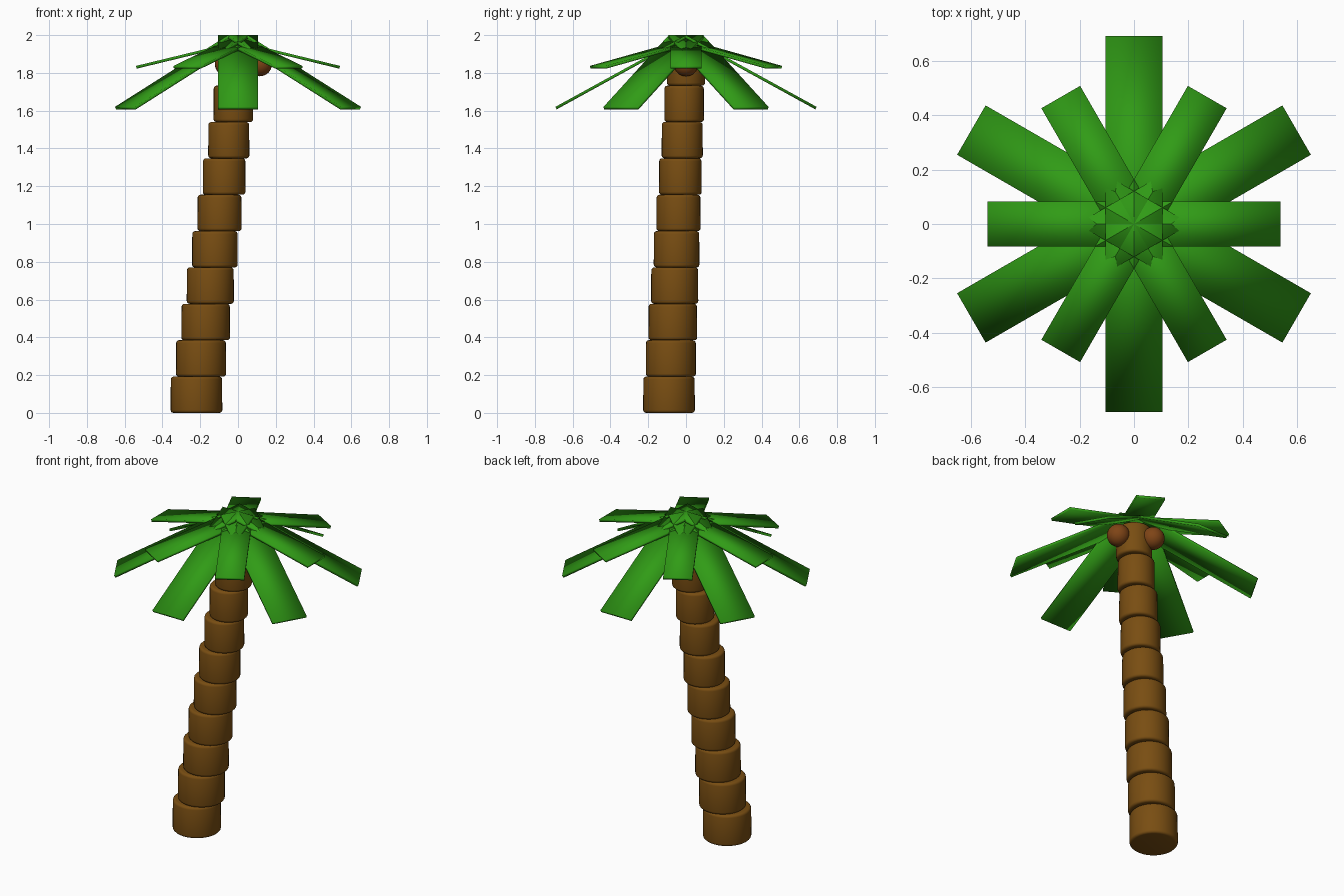
import bpy, bmesh, math
from mathutils import Matrix, Vector

if "Cube" in bpy.data.objects:
    bpy.data.objects.remove(bpy.data.objects["Cube"])


def material(name, rgb):
    m = bpy.data.materials.new(name)
    m.diffuse_color = (*rgb, 1)
    m.use_nodes = True
    m.node_tree.nodes["Principled BSDF"].inputs["Base Color"].default_value = m.diffuse_color
    return m


BARK = material("bark brown", (0.19, 0.075, 0.006))
LEAF = material("leaf green", (0.03, 0.33, 0.008))
NUT = material("nut brown", (0.21, 0.058, 0.008))


def finish(bm, name, mat):
    bmesh.ops.recalc_face_normals(bm, faces=bm.faces[:])
    me = bpy.data.meshes.new(name)
    bm.to_mesh(me)
    bm.free()
    me.materials.append(mat)
    for p in me.polygons:
        p.use_smooth = True
    ob = bpy.data.objects.new(name, me)
    bpy.context.collection.objects.link(ob)
    return ob


# Trunk: ten stacked, tapering rings that lean toward the crown
RINGS, STEP = 10, 0.1925
for i in range(RINGS):
    t = i / (RINGS - 1)
    r = 0.137 - 0.036 * t
    bm = bmesh.new()
    bmesh.ops.create_cone(
        bm, cap_ends=True, segments=32, radius1=r, radius2=r * 0.99, depth=STEP,
        matrix=Matrix.Translation((-0.22 * (1 - t), -0.09 * (1 - t), (i + 0.5) * STEP)))
    rims = [e for e in bm.edges if abs(e.verts[0].co.z - e.verts[1].co.z) < 1e-4]
    bmesh.ops.bevel(bm, geom=rims, offset=0.015, segments=3, profile=0.5, affect='EDGES')
    finish(bm, f"trunk_ring_{i + 1}", BARK)


def frond(name, angle, reach, width, z_in, z_tip, thick=0.015):
    """Thin sloping plank running outward from the crown centre."""
    slope = math.atan2(z_in - z_tip, reach)
    length = math.hypot(reach, z_in - z_tip)
    bm = bmesh.new()
    bmesh.ops.create_cube(bm, size=1)
    bmesh.ops.scale(bm, vec=(length, width, thick), verts=bm.verts)
    bmesh.ops.translate(bm, vec=(length / 2, 0, -thick / 2), verts=bm.verts)
    m = (Matrix.Translation((0, 0, z_in)) @ Matrix.Rotation(angle, 4, 'Z')
         @ Matrix.Rotation(slope, 4, 'Y'))
    bmesh.ops.transform(bm, matrix=m, verts=bm.verts)
    finish(bm, name, LEAF)


# Crown: six long drooping fronds and six shorter, flatter ones between them
for k in range(6):
    frond(f"long_frond_{k + 1}", math.radians(30 + 60 * k), 0.692, 0.21, 2.0, 1.62)
    frond(f"short_frond_{k + 1}", math.radians(60 * k), 0.54, 0.165, 1.968, 1.837)

# Nuts: three balls under the crown
for k in range(3):
    a = math.radians(120 * k)
    bm = bmesh.new()
    bmesh.ops.create_uvsphere(
        bm, u_segments=24, v_segments=16, radius=0.065,
        matrix=Matrix.Translation((0.115 * math.cos(a), 0.115 * math.sin(a), 1.847)))
    finish(bm, f"nut_{k + 1}", NUT)
